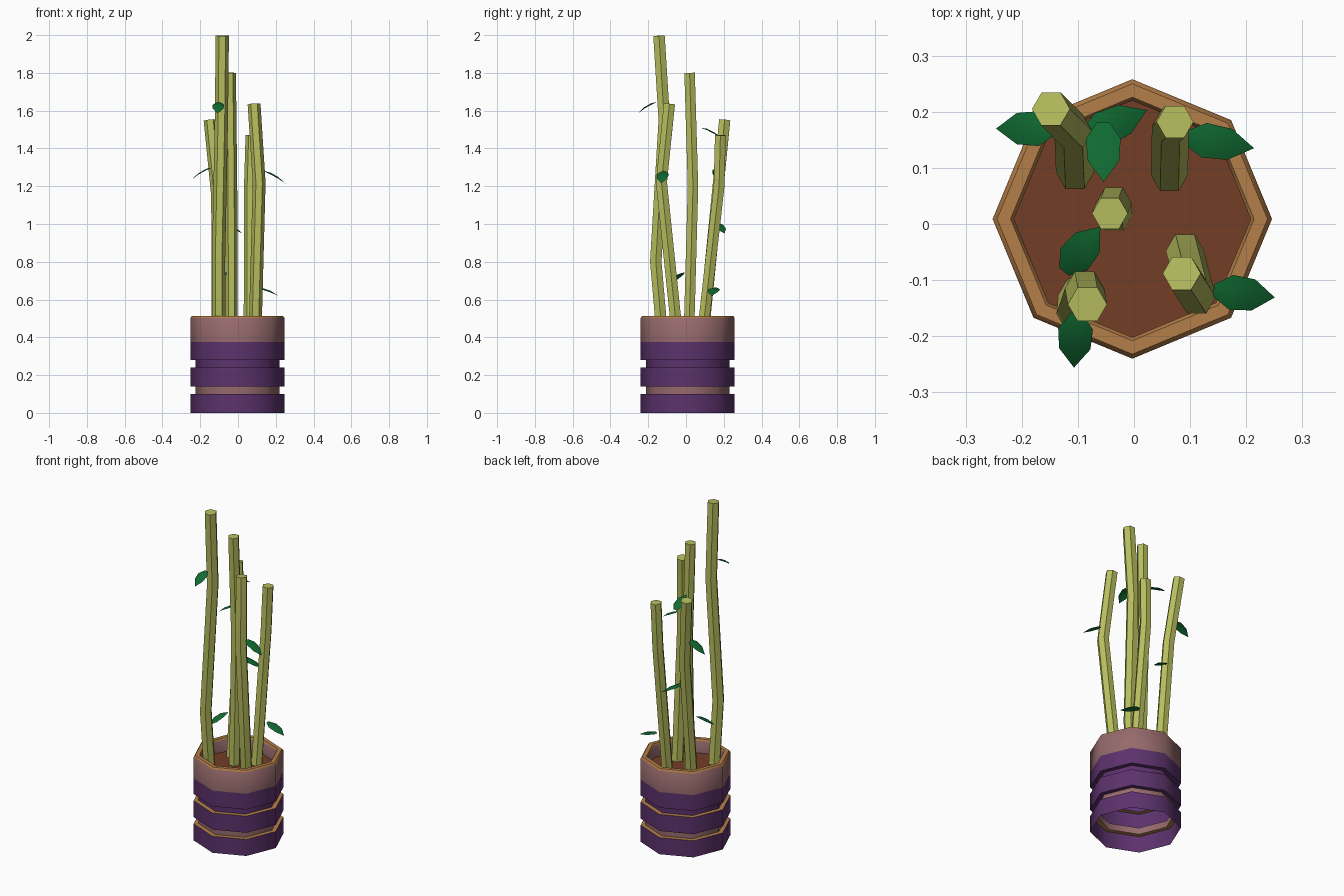
import bpy, bmesh, math
from mathutils import Vector

cube = bpy.data.objects.get("Cube")
if cube:
    bpy.data.objects.remove(cube, do_unlink=True)


def srgb(*rgb):
    return [((c / 255 + 0.055) / 1.055) ** 2.4 for c in rgb] + [1.0]


def material(name, *rgb):
    m = bpy.data.materials.new(name)
    m.use_nodes = True
    m.diffuse_color = srgb(*rgb)
    m.node_tree.nodes["Principled BSDF"].inputs["Base Color"].default_value = srgb(*rgb)
    return m


PURPLE = material("purple glaze", 92, 50, 108)
PINK = material("dusty pink clay", 150, 106, 108)
ORANGE = material("orange clay rim", 180, 126, 72)
SOIL = material("brown soil", 114, 61, 38)
STEM = material("pale green stem", 183, 190, 94)
LEAF = material("dark green leaf", 16, 106, 50)


def finish(name, bm, mats, angle):
    mesh = bpy.data.meshes.new(name)
    bm.to_mesh(mesh)
    bm.free()
    for m in mats:
        mesh.materials.append(m)
    obj = bpy.data.objects.new(name, mesh)
    bpy.context.collection.objects.link(obj)
    bpy.ops.object.select_all(action='DESELECT')
    obj.select_set(True)
    bpy.context.view_layer.objects.active = obj
    bpy.ops.object.shade_smooth_by_angle(angle=math.radians(angle))
    return obj


def bridge(bm, a, b, mat=0):
    n = len(a)
    for i in range(n):
        j = (i + 1) % n
        bm.faces.new((a[i], a[j], b[j], b[i])).material_index = mat


CENTRE = Vector((-0.003, 0.009, 0))


def octagon(bm, r, z):
    return [bm.verts.new(CENTRE + Vector((r * math.cos(i * math.tau / 8),
                                          r * math.sin(i * math.tau / 8), z)))
            for i in range(8)]


# Banded pot, open underneath: radius, height, colour of the section above
OUTER, GROOVE, INNER = 0.249, 0.222, 0.211
profile = [(OUTER, 0, 0), (OUTER, 0.1, 2), (GROOVE, 0.1, 1), (GROOVE, 0.14, 0),
           (OUTER, 0.14, 0), (OUTER, 0.24, 2), (GROOVE, 0.24, 0), (GROOVE, 0.28, 0),
           (OUTER, 0.28, 0), (OUTER, 0.375, 1), (OUTER, 0.503, 2),
           (OUTER - 0.008, 0.513, 2), (INNER + 0.006, 0.513, 2),
           (INNER, 0.503, 1), (INNER, 0.42, 1)]
bm = bmesh.new()
rings = [octagon(bm, r, z) for r, z, _ in profile]
for k in range(len(rings) - 1):
    bridge(bm, rings[k], rings[k + 1], profile[k][2])
finish("pot", bm, [PURPLE, PINK, ORANGE], 46)

# Soil
bm = bmesh.new()
bm.faces.new(octagon(bm, INNER, 0.43))
finish("soil", bm, [SOIL], 30)


# Hexagonal bent stems
def stem(name, radius, path):
    pts = [Vector(p) for p in path]
    bm = bmesh.new()
    rings = []
    for i, p in enumerate(pts):
        d = (pts[min(i + 1, len(pts) - 1)] - pts[max(i - 1, 0)]).normalized()
        u = Vector((0, 1, 0)).cross(d).normalized()
        v = d.cross(u)
        rings.append([bm.verts.new(p + radius * (u * math.cos(k * math.tau / 6)
                                                 + v * math.sin(k * math.tau / 6)))
                      for k in range(6)])
    for a, b in zip(rings, rings[1:]):
        bridge(bm, a, b)
    bm.faces.new(rings[-1])
    bm.faces.new(rings[0][::-1])
    finish(name, bm, [STEM], 50)


stem("tall_front_stem", 0.035,
     [(-0.1, -0.125, 0.4), (-0.103, -0.16, 0.8), (-0.088, -0.115, 1.55), (-0.083, -0.143, 1.997)])
stem("centre_stem", 0.032,
     [(-0.035, 0.015, 0.4), (-0.036, 0.037, 1.2), (-0.043, 0.019, 1.8)])
stem("front_left_stem", 0.034,
     [(0.09, -0.045, 0.4), (0.112, -0.13, 1.22), (0.085, -0.088, 1.635)])
stem("back_right_stem", 0.034,
     [(-0.105, 0.09, 0.4), (-0.108, 0.165, 1.15), (-0.148, 0.205, 1.55)])
stem("back_left_stem", 0.033,
     [(0.063, 0.085, 0.4), (0.065, 0.175, 1.2), (0.073, 0.182, 1.47)])


# Arched, folded leaves running from root to tip
def leaf(name, root, tip, half_width=0.031):
    root, tip = Vector(root), Vector(tip)
    side = (tip - root).cross(Vector((0, 0, 1))).normalized()
    bm = bmesh.new()
    rows = []
    for t, w in ((0, 0.35), (0.28, 1), (0.65, 0.9)):
        c = root.lerp(tip, t) + Vector((0, 0, 0.05 * t * (1 - t)))
        rows.append([bm.verts.new(c + side * s * w * half_width
                                  - Vector((0, 0, 0.008 * abs(s) * w)))
                     for s in (-1, 0, 1)])
    end = bm.verts.new(tip)
    for a, b in zip(rows, rows[1:]):
        for i in range(2):
            bm.faces.new((a[i + 1], a[i], b[i], b[i + 1]))
    for i in range(2):
        bm.faces.new((rows[-1][i + 1], rows[-1][i], end))
    bmesh.ops.recalc_face_normals(bm, faces=bm.faces)
    bm.normal_update()
    if sum(f.normal.z for f in bm.faces) < 0:
        bmesh.ops.reverse_faces(bm, faces=bm.faces)
    finish(name, bm, [LEAF], 40)


leaf("back_right_outer_leaf", (-0.14, 0.17, 1.3), (-0.246, 0.17, 1.235))
leaf("back_right_low_leaf", (-0.09, 0.155, 1.01), (0.023, 0.203, 0.95))
leaf("back_right_high_leaf", (-0.055, 0.182, 1.46), (-0.054, 0.075, 1.51))
leaf("tall_stem_low_leaf", (-0.125, -0.085, 0.69), (-0.06, -0.005, 0.745))
leaf("tall_stem_high_leaf", (-0.103, -0.16, 1.645), (-0.107, -0.256, 1.585))
leaf("back_left_leaf", (0.09, 0.155, 0.665), (0.214, 0.135, 0.62))
leaf("front_left_leaf", (0.142, -0.118, 1.28), (0.251, -0.131, 1.215))
